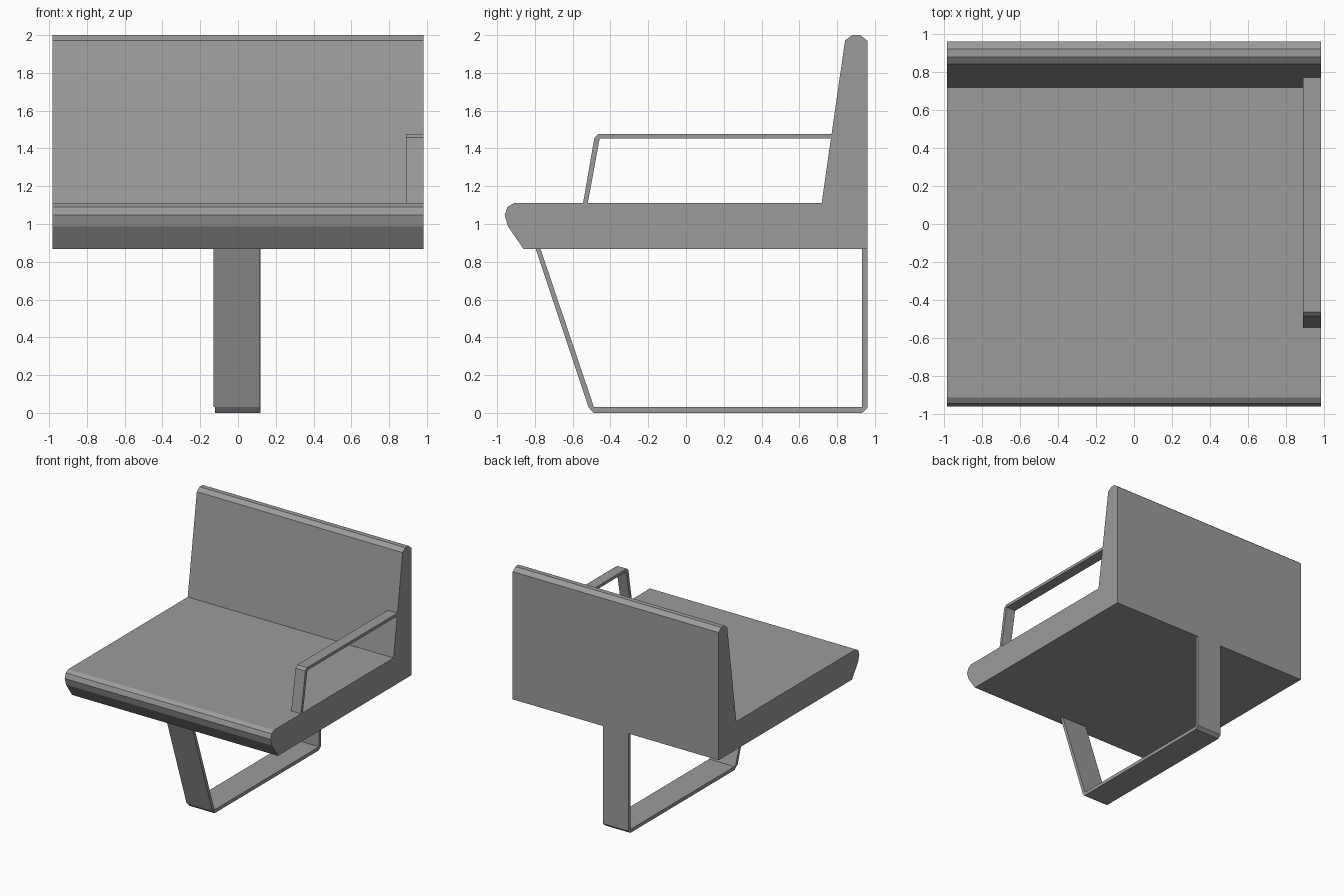
import bpy
import bmesh

if "Cube" in bpy.data.objects:
    bpy.data.objects.remove(bpy.data.objects["Cube"])

grey = bpy.data.materials.new("mid grey")
grey.diffuse_color = (0.33, 0.33, 0.33, 1)
grey.use_nodes = True
grey.node_tree.nodes["Principled BSDF"].inputs["Base Color"].default_value = grey.diffuse_color


def extrude_profile(name, profile, x0, x1):
    """Sweep a side outline (y, z) across x to make a solid part."""
    bm = bmesh.new()
    face = bm.faces.new([bm.verts.new((x0, y, z)) for y, z in profile])
    swept = bmesh.ops.extrude_face_region(bm, geom=[face])
    moved = [v for v in swept["geom"] if isinstance(v, bmesh.types.BMVert)]
    bmesh.ops.translate(bm, verts=moved, vec=(x1 - x0, 0, 0))
    bmesh.ops.recalc_face_normals(bm, faces=bm.faces)
    mesh = bpy.data.meshes.new(name)
    bm.to_mesh(mesh)
    bm.free()
    mesh.materials.append(grey)
    obj = bpy.data.objects.new(name, mesh)
    bpy.context.collection.objects.link(obj)
    return obj


# Seat and backrest in one L-shaped body with a rounded nose and top
extrude_profile("seat_and_back", [
    (-0.86, 0.868), (0.96, 0.868), (0.96, 1.97), (0.922, 2.0), (0.88, 2.0),
    (0.842, 1.972), (0.718, 1.11), (-0.912, 1.11), (-0.945, 1.09),
    (-0.96, 1.048), (-0.943, 0.988)], -0.983, 0.983)

# Single armrest on the right side
extrude_profile("armrest", [
    (-0.545, 1.11), (-0.485, 1.457), (-0.463, 1.477), (0.771, 1.477),
    (0.767, 1.452), (-0.457, 1.452), (-0.52, 1.11)], 0.89, 0.983)

# Slanted front strap of the leg
extrude_profile("front_leg", [
    (-0.796, 0.868), (-0.516, 0.03), (-0.487, 0.03), (-0.77, 0.868)],
    -0.13, 0.116)

# Floor strap running back and up as the rear leg
extrude_profile("base_and_rear_leg", [
    (-0.516, 0.03), (-0.49, 0.0), (0.932, 0.0), (0.96, 0.025), (0.96, 0.868),
    (0.933, 0.868), (0.933, 0.03), (-0.487, 0.03)], -0.122, 0.12)
